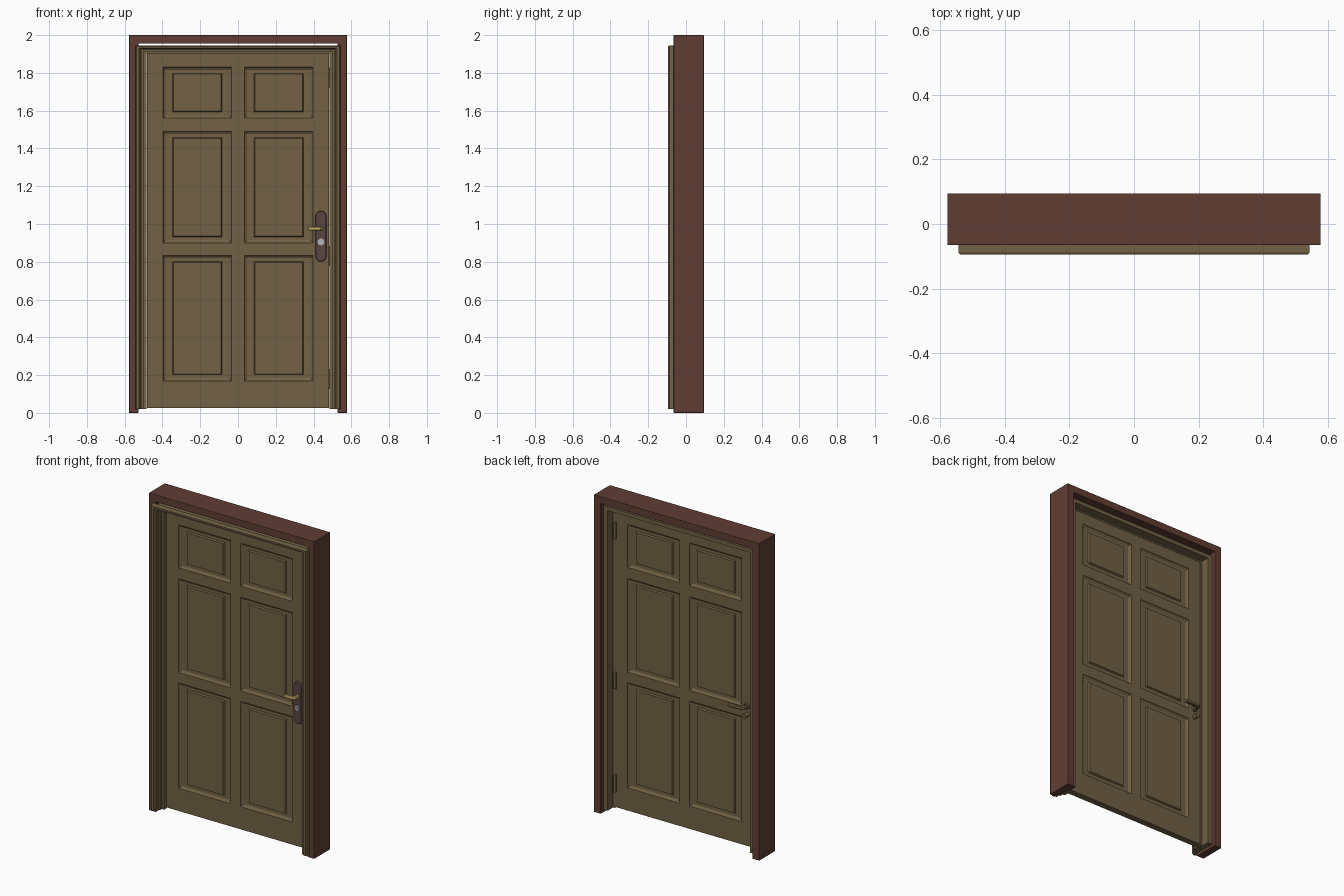
import bpy, bmesh, math
from mathutils import Vector

if "Cube" in bpy.data.objects:
    bpy.data.objects.remove(bpy.data.objects["Cube"])


def material(name, rgb):
    m = bpy.data.materials.new(name)
    m.diffuse_color = (*rgb, 1)
    m.use_nodes = True
    m.node_tree.nodes["Principled BSDF"].inputs["Base Color"].default_value = m.diffuse_color
    return m


BROWN = material("brown_wood", (0.118, 0.048, 0.034))
OLIVE = material("olive_wood", (0.168, 0.12, 0.06))
PLATE = material("dark_plate", (0.10, 0.06, 0.055))
BRASS = material("brass", (0.62, 0.46, 0.14))
STEEL = material("steel", (0.45, 0.45, 0.48))
FRONT, BACK = -0.024, 0.016  # leaf faces


def finish(bm, name, mat):
    bmesh.ops.recalc_face_normals(bm, faces=bm.faces)
    me = bpy.data.meshes.new(name)
    bm.to_mesh(me)
    bm.free()
    me.materials.append(mat)
    ob = bpy.data.objects.new(name, me)
    bpy.context.collection.objects.link(ob)
    return ob


def smooth(ob, angle=30):
    bpy.ops.object.select_all(action='DESELECT')
    ob.select_set(True)
    bpy.context.view_layer.objects.active = ob
    bpy.ops.object.shade_smooth_by_angle(angle=math.radians(angle))


def surround(name, profile, half, top, bottom, squash, mat):
    """Sweep an (inset, y) profile up one side, across the top and down, mitred."""
    bm = bmesh.new()
    rings = []
    for side, up in ((-1, 0), (-1, 1), (1, 1), (1, 0)):
        rings.append([bm.verts.new((side * (half - d), y, top - d * squash if up else bottom))
                      for d, y in profile])
    n = len(profile)
    for a, b in zip(rings, rings[1:]):
        for i in range(n):
            j = (i + 1) % n
            bm.faces.new((a[i], a[j], b[j], b[i]))
    bm.faces.new(rings[0])
    bm.faces.new(rings[-1])
    return finish(bm, name, mat)


def cylinder(name, loc, r, depth, mat, upright=False, sides=20):
    bpy.ops.mesh.primitive_cylinder_add(vertices=sides, radius=r, depth=depth, location=loc,
                                        rotation=(0 if upright else math.pi / 2, 0, 0))
    ob = bpy.context.object
    ob.name = name
    ob.data.materials.append(mat)
    smooth(ob)
    return ob


def lever(name, pts, r, mat):
    cu = bpy.data.curves.new(name, 'CURVE')
    cu.dimensions = '3D'
    cu.bevel_depth, cu.bevel_resolution, cu.use_fill_caps = r, 3, True
    sp = cu.splines.new('POLY')
    sp.points.add(len(pts) - 1)
    for p, co in zip(sp.points, pts):
        p.co = (*co, 1)
    cu.materials.append(mat)
    ob = bpy.data.objects.new(name, cu)
    bpy.context.collection.objects.link(ob)
    bpy.ops.object.select_all(action='DESELECT')
    ob.select_set(True)
    bpy.context.view_layer.objects.active = ob
    bpy.ops.object.convert(target='MESH')
    smooth(bpy.context.object)


# Brown outer surround with softened edges
outer = surround("outer_surround", [(0, -0.065), (0.049, -0.065), (0.049, 0.095), (0, 0.095)],
                 0.577, 2.0, 0.0, 0.92, BROWN)
bev = outer.modifiers.new("soft_edges", 'BEVEL')
bev.width, bev.segments, bev.harden_normals = 0.003, 2, True
smooth(outer, 60)

# Stepped inner frame with front architrave and door stop
surround("inner_frame",
         [(0.0, -0.065), (0.0, -0.088), (0.006, -0.095), (0.020, -0.095), (0.026, -0.087),
          (0.034, -0.087), (0.034, -0.065), (0.044, -0.065), (0.044, -0.045), (0.059, -0.045),
          (0.059, 0.018), (0.046, 0.018), (0.046, 0.07), (0.013, 0.07), (0.013, -0.065)],
         0.543, 1.945, 0.02, 0.72, OLIVE)

# Door leaf with six raised panels on both sides
XS = [-0.483, -0.397, -0.034, 0.034, 0.397, 0.483]
ZS = [0.027, 0.17, 0.833, 0.90, 1.49, 1.56, 1.83, 1.902]
# (x inset, z inset, depth below the leaf face)
STEPS = [(0, 0, 0), (0.004, 0.004, 0.007), (0.014, 0.014, 0.013),
         (0.050, 0.032, 0.013), (0.055, 0.037, 0.004)]
bm = bmesh.new()
for face_y, sgn in ((FRONT, 1), (BACK, -1)):
    def rect(x0, x1, z0, z1, depth):
        y = face_y + sgn * depth
        return [bm.verts.new((x, y, z)) for x, z in ((x0, z0), (x1, z0), (x1, z1), (x0, z1))]
    for i in range(5):
        for j in range(7):
            x0, x1, z0, z1 = XS[i], XS[i + 1], ZS[j], ZS[j + 1]
            if i % 2 and j % 2:
                loops = [rect(x0 + a, x1 - a, z0 + b, z1 - b, d) for a, b, d in STEPS]
                for p, q in zip(loops, loops[1:]):
                    for k in range(4):
                        m = (k + 1) % 4
                        bm.faces.new((p[k], p[m], q[m], q[k]))
                bm.faces.new(loops[-1])
            else:
                bm.faces.new(rect(x0, x1, z0, z1, 0))
bmesh.ops.remove_doubles(bm, verts=bm.verts, dist=0.0005)
bmesh.ops.bridge_loops(bm, edges=[e for e in bm.edges if e.is_boundary])
finish(bm, "door_leaf", OLIVE)

# Front lock plate with rounded ends
bm = bmesh.new()
R, CX = 0.029, 0.439
outline = [(CX + R * math.cos(a), c + R * math.sin(a))
           for c, start in ((1.041, 0), (0.829, math.pi))
           for a in (start + k * math.pi / 8 for k in range(9))]
plate = bm.faces.new([bm.verts.new((x, FRONT + 0.002, z)) for x, z in outline])
ext = bmesh.ops.extrude_face_region(bm, geom=[plate])
for v in ext["geom"]:
    if isinstance(v, bmesh.types.BMVert):
        v.co = Vector((CX + (v.co.x - CX) * 0.9, FRONT - 0.011, 0.935 + (v.co.z - 0.935) * 0.98))
finish(bm, "lock_plate", PLATE)

# Front lever and key cylinder
LZ = 0.976
cylinder("front_lever_rose", (CX, FRONT - 0.014, LZ), 0.014, 0.02, BRASS)
lever("front_lever", [(CX, FRONT, LZ), (CX, FRONT - 0.036, LZ), (CX - 0.007, FRONT - 0.043, LZ),
                      (0.374, FRONT - 0.043, LZ)], 0.011, BRASS)
cylinder("front_key_cylinder", (CX, FRONT - 0.012, 0.905), 0.018, 0.012, STEEL)
cylinder("front_key_core", (CX, FRONT - 0.017, 0.905), 0.008, 0.012, STEEL)

# Back lever and key cylinder, set a little lower
LZ = 0.91
cylinder("back_lever_rose", (-CX, BACK + 0.006, LZ), 0.018, 0.016, OLIVE)
lever("back_lever", [(-CX, BACK, LZ), (-CX, BACK + 0.036, LZ), (-CX + 0.007, BACK + 0.043, LZ),
                     (-0.338, BACK + 0.043, LZ)], 0.012, OLIVE)
cylinder("back_key_cylinder", (-CX, BACK + 0.015, 0.855), 0.014, 0.034, OLIVE)

# Three hinges on the back edge
for z in (1.775, 0.83, 0.18):
    cylinder("hinge_barrel", (0.482, BACK + 0.008, z), 0.012, 0.105, OLIVE, True, 12)
